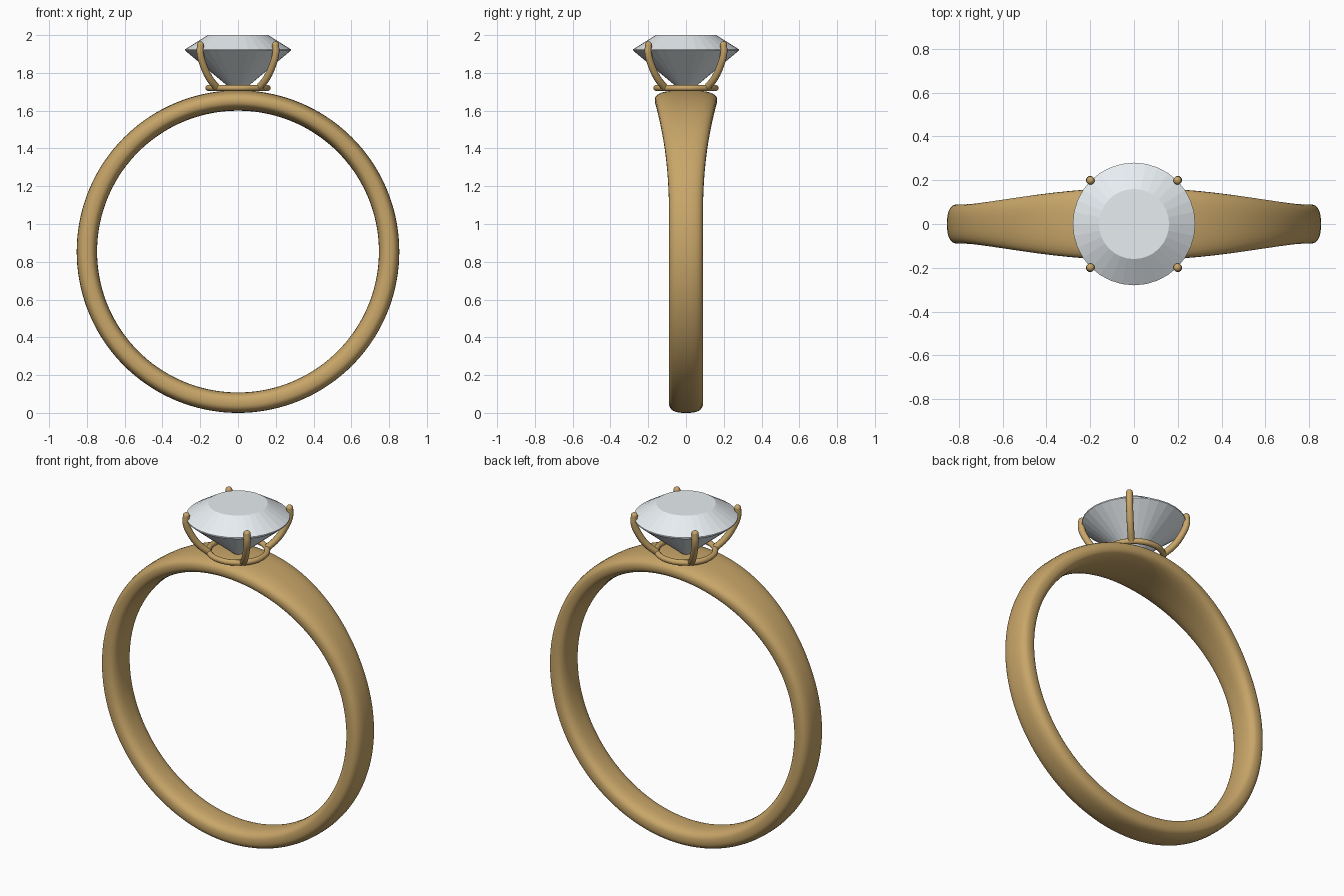
import bpy, bmesh
from math import sin, cos, pi, radians

if "Cube" in bpy.data.objects:
    bpy.data.objects.remove(bpy.data.objects["Cube"])


def material(name, rgb):
    m = bpy.data.materials.new(name)
    m.diffuse_color = (*rgb, 1)
    m.use_nodes = True
    m.node_tree.nodes["Principled BSDF"].inputs["Base Color"].default_value = m.diffuse_color
    return m


GOLD = material("gold", (0.58, 0.38, 0.14))
GEM = material("clear_stone", (0.80, 0.85, 0.88))


def add_mesh(name, bm, mat, smooth=True):
    bmesh.ops.recalc_face_normals(bm, faces=bm.faces)
    for f in bm.faces:
        f.smooth = smooth
    me = bpy.data.meshes.new(name)
    bm.to_mesh(me)
    bm.free()
    me.materials.append(mat)
    ob = bpy.data.objects.new(name, me)
    bpy.context.collection.objects.link(ob)
    return ob


def bridge(bm, a, b):
    n = len(a)
    for i in range(n):
        bm.faces.new((a[i], a[(i + 1) % n], b[(i + 1) % n], b[i]))


def signed_pow(v, p):
    return abs(v) ** p * (1 if v >= 0 else -1)


# Band: rounded section swept round a circle, flaring in width at the top
def make_band(cz=0.854, mid=0.80, half=0.054, steps=144, sides=32, expo=2 / 2.7):
    bm = bmesh.new()
    rings = []
    for i in range(steps):
        t = 2 * pi * i / steps
        from_top = min(t, 2 * pi - t)
        flare = cos(min(from_top * 1.2, pi / 2)) ** 2
        width = 0.09 + 0.075 * flare
        ring = []
        for j in range(sides):
            a = 2 * pi * j / sides
            r = mid + half * signed_pow(cos(a), expo)
            y = width * signed_pow(sin(a), expo)
            ring.append(bm.verts.new((r * sin(t), y, cz + r * cos(t))))
        rings.append(ring)
    for i in range(steps):
        bridge(bm, rings[i], rings[(i + 1) % steps])
    return add_mesh("band", bm, GOLD)


# Round-cut stone: table, crown, thin girdle and pavilion
def make_stone(sides=32):
    bm = bmesh.new()
    rings = [[bm.verts.new((r * cos(2 * pi * k / sides), r * sin(2 * pi * k / sides), z))
              for k in range(sides)]
             for r, z in ((0.16, 2.0), (0.28, 1.925), (0.28, 1.918))]
    bm.faces.new(rings[0])
    bridge(bm, rings[0], rings[1])
    bridge(bm, rings[1], rings[2])
    tip = bm.verts.new((0, 0, 1.685))
    for k in range(sides):
        bm.faces.new((rings[2][k], rings[2][(k + 1) % sides], tip))
    return add_mesh("stone", bm, GEM, smooth=False)


# Round wire along a path, made into a mesh
def make_wire(name, points, radius, closed=False):
    cu = bpy.data.curves.new(name, "CURVE")
    cu.dimensions = "3D"
    cu.bevel_depth = radius
    cu.bevel_resolution = 4
    cu.use_fill_caps = True
    cu.resolution_u = 6
    sp = cu.splines.new("BEZIER")
    sp.bezier_points.add(len(points) - 1)
    for bp, p in zip(sp.bezier_points, points):
        bp.co = p
        bp.handle_left_type = bp.handle_right_type = "AUTO"
    sp.use_cyclic_u = closed
    tmp = bpy.data.objects.new(name + "_path", cu)
    bpy.context.collection.objects.link(tmp)
    bpy.context.view_layer.update()
    me = bpy.data.meshes.new_from_object(
        tmp.evaluated_get(bpy.context.evaluated_depsgraph_get()))
    bm = bmesh.new()
    bm.from_mesh(me)
    bpy.data.objects.remove(tmp)
    bpy.data.meshes.remove(me)
    if not closed:  # rounded tip
        ball = bmesh.ops.create_uvsphere(bm, u_segments=14, v_segments=10, radius=radius)
        bmesh.ops.translate(bm, verts=ball["verts"], vec=points[-1])
    return add_mesh(name, bm, GOLD)


make_band()
make_stone()

# Seat ring under the stone
make_wire("seat_ring", [(0.157 * cos(radians(a)), 0.157 * sin(radians(a)), 1.72)
                        for a in range(0, 360, 30)], 0.016, closed=True)

# Four prongs on the diagonals
PRONG = ((0.112, 1.722), (0.150, 1.770), (0.183, 1.840), (0.200, 1.905), (0.199, 1.948))
for side, sx in (("left", -1), ("right", 1)):
    for end, sy in (("front", -1), ("back", 1)):
        make_wire(f"{end}_{side}_prong", [(sx * d, sy * d, z) for d, z in PRONG], 0.019)
